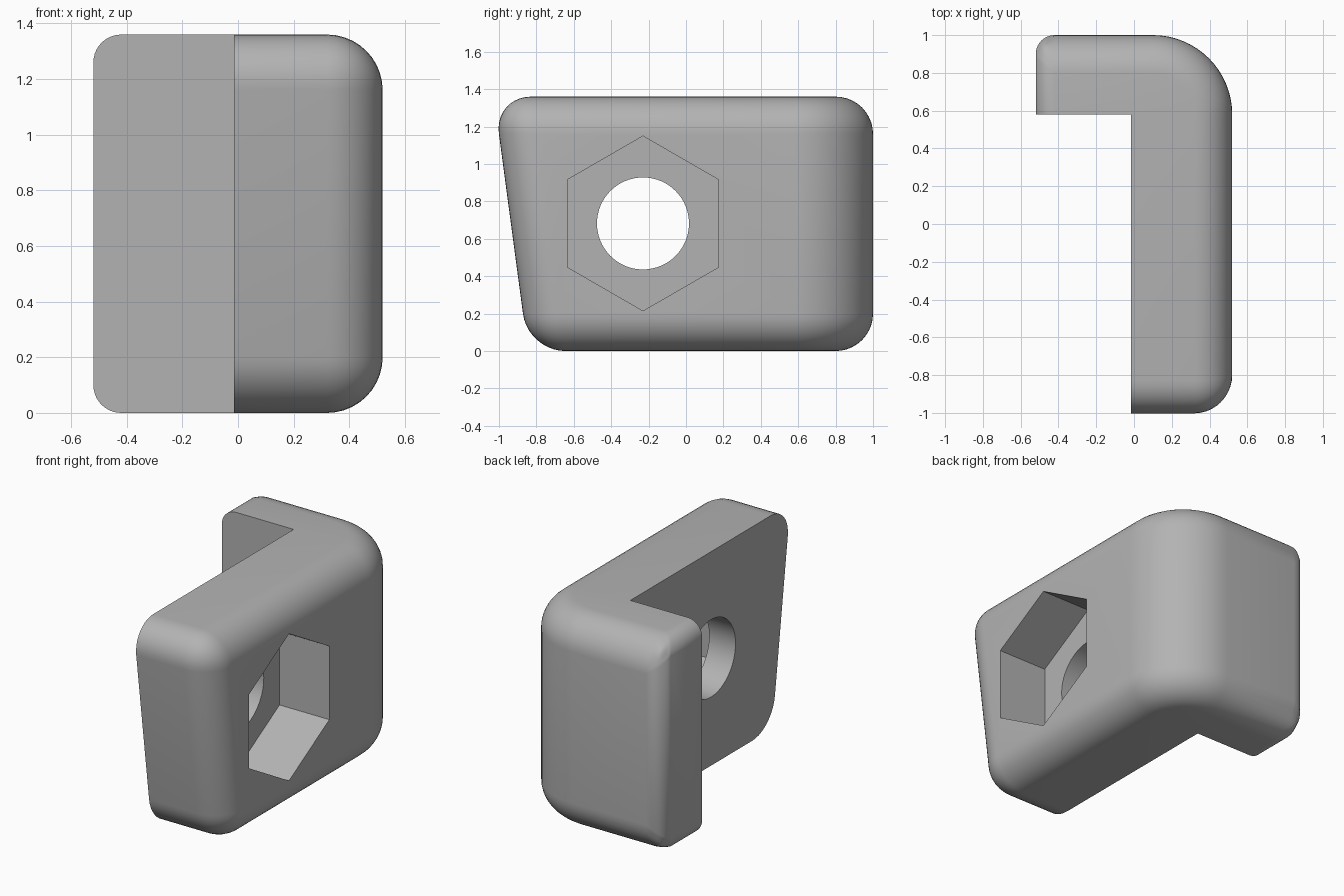
import bpy
import bmesh
from math import pi, sin, cos

if "Cube" in bpy.data.objects:
    bpy.data.objects.remove(bpy.data.objects["Cube"], do_unlink=True)

HALF_X, BACK, HEIGHT = 0.52, 1.0, 1.36
INNER_X, INNER_Y = -0.015, 0.58
FILLET, CORNER = 0.2, 0.42
HOLE_Y, HOLE_Z = -0.23, 0.682

grey = bpy.data.materials.new("plain grey")
grey.use_nodes = True
grey.diffuse_color = (0.45, 0.45, 0.45, 1)
grey.node_tree.nodes["Principled BSDF"].inputs["Base Color"].default_value = grey.diffuse_color


def finish(name, bm):
    bmesh.ops.recalc_face_normals(bm, faces=bm.faces)
    mesh = bpy.data.meshes.new(name)
    bm.to_mesh(mesh)
    bm.free()
    mesh.materials.append(grey)
    obj = bpy.data.objects.new(name, mesh)
    bpy.context.scene.collection.objects.link(obj)
    return obj


def box(name, low, high):
    bm = bmesh.new()
    bmesh.ops.create_cube(bm, size=1)
    for v in bm.verts:
        v.co = [l if c < 0 else h for c, l, h in zip(v.co, low, high)]
    return finish(name, bm)


def prism_x(name, sides, radius, x0, x1):
    # Regular prism lying along x, with one corner pointing up
    bm = bmesh.new()
    ring = [bm.verts.new((x0, HOLE_Y + radius * sin(2 * pi * i / sides),
                          HOLE_Z + radius * cos(2 * pi * i / sides))) for i in range(sides)]
    face = bm.faces.new(ring)
    out = bmesh.ops.extrude_face_region(bm, geom=[face])
    for v in out["geom"]:
        if isinstance(v, bmesh.types.BMVert):
            v.co.x = x1
    return finish(name, bm)


# Solid block with a leaning front and one large rounded upright corner
steps = 16
arc = [(HALF_X - CORNER + CORNER * cos(pi / 2 * i / steps),
        BACK - CORNER + CORNER * sin(pi / 2 * i / steps)) for i in range(steps + 1)]
bm = bmesh.new()
rings = []
for z, front in ((0, -0.845), (HEIGHT, -1.027)):
    outline = [(-HALF_X, front), (HALF_X, front)] + arc + [(-HALF_X, BACK)]
    rings.append([bm.verts.new((x, y, z)) for x, y in outline])
    bm.faces.new(rings[-1])
count = len(outline)
for i in range(count):
    j = (i + 1) % count
    bm.faces.new((rings[0][i], rings[0][j], rings[1][j], rings[1][i]))

# Wide fillets on the outside, narrow ones around the end of the arm
weight = bm.edges.layers.float.new("bevel_weight_edge")
for e in bm.edges:
    a, b = (v.co for v in e.verts)
    upright = abs(a.z - b.z) > 0.1
    if a.x < -0.5 and b.x < -0.5:
        e[weight] = 0.5
    elif not upright or max(a.y, b.y) < 0:
        e[weight] = 1
bracket = finish("corner_bracket", bm)
bevel = bracket.modifiers.new("fillets", "BEVEL")
bevel.limit_method = "WEIGHT"
bevel.width = FILLET
bevel.segments = 10
bevel.use_clamp_overlap = False

# Cut the inner angle, the hexagonal pocket and the round hole
cutters = [
    box("inner_angle_cutter", (-1, -2, -1), (INNER_X, INNER_Y, 2)),
    prism_x("hex_pocket_cutter", 6, 0.467, HALF_X - 0.35, 1),
    prism_x("bolt_hole_cutter", 64, 0.246, -0.3, 0.7),
]
for cutter in cutters:
    cut = bracket.modifiers.new(cutter.name, "BOOLEAN")
    cut.operation = "DIFFERENCE"
    cut.solver = "EXACT"
    cut.object = cutter

bpy.context.view_layer.objects.active = bracket
bracket.select_set(True)
for mod in list(bracket.modifiers):
    bpy.ops.object.modifier_apply(modifier=mod.name)
for cutter in cutters:
    bpy.data.objects.remove(cutter, do_unlink=True)
bpy.ops.object.shade_smooth_by_angle(angle=pi / 6)
